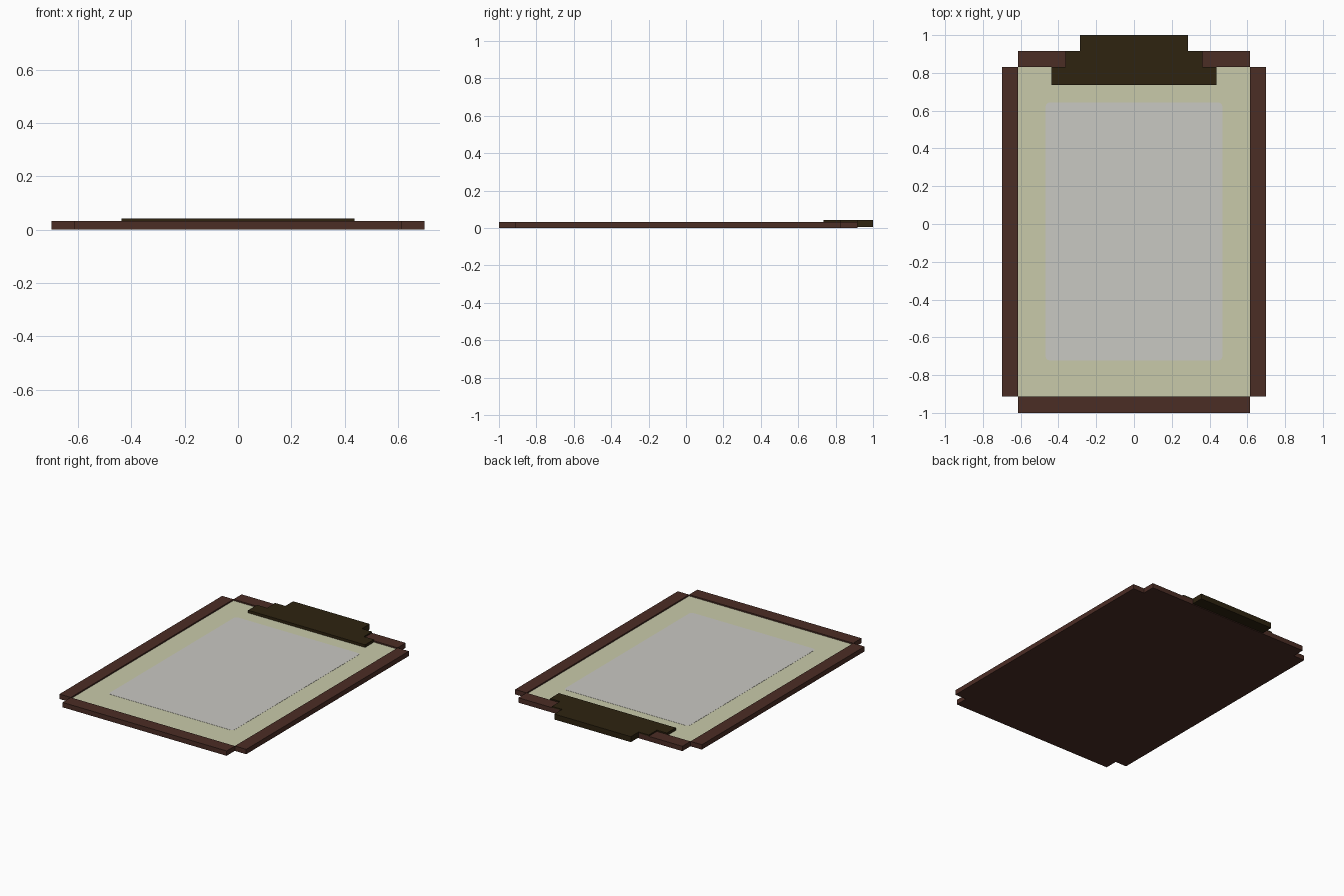
import bpy, bmesh, math

if "Cube" in bpy.data.objects:
    bpy.data.objects.remove(bpy.data.objects["Cube"])


def material(name, rgb):
    """Flat colour given as sRGB 0-255, stored as linear."""
    lin = [((c / 255 + 0.055) / 1.055) ** 2.4 if c > 10 else c / 255 / 12.92 for c in rgb]
    m = bpy.data.materials.new(name)
    m.diffuse_color = (*lin, 1)
    m.use_nodes = True
    m.node_tree.nodes["Principled BSDF"].inputs["Base Color"].default_value = m.diffuse_color
    return m


BROWN = material("dark brown wood", (75, 45, 37))
CLIP = material("dark olive metal", (46, 35, 16))
CREAM = material("cream paper", (201, 202, 170))
GREY = material("pale grey", (201, 200, 194))


def prism(name, outline, z0, z1, mat):
    """Extrude a flat counter-clockwise outline from z0 up to z1."""
    bm = bmesh.new()
    base = bm.faces.new([bm.verts.new((x, y, z0)) for x, y in outline])
    top = bmesh.ops.extrude_face_region(bm, geom=[base])["geom"]
    for v in top:
        if isinstance(v, bmesh.types.BMVert):
            v.co.z = z1
    # keep the bottom cap so the part is closed
    if not base.is_valid:
        bmesh.ops.holes_fill(bm, edges=bm.edges)
    bmesh.ops.recalc_face_normals(bm, faces=bm.faces)
    me = bpy.data.meshes.new(name)
    bm.to_mesh(me)
    bm.free()
    me.materials.append(mat)
    ob = bpy.data.objects.new(name, me)
    bpy.context.collection.objects.link(ob)
    return ob


def box(name, x0, x1, y0, y1, z0, z1, mat):
    return prism(name, [(x0, y0), (x1, y0), (x1, y1), (x0, y1)], z0, z1, mat)


def rounded(x, y0, y1, r, n=4):
    """Rounded rectangle, symmetric in x."""
    pts = []
    corners = [(x - r, y1 - r), (r - x, y1 - r), (r - x, y0 + r), (x - r, y0 + r)]
    for i, (cx, cy) in enumerate(corners):
        for k in range(n + 1):
            a = math.pi / 2 * (i + k / n)
            pts.append((cx + r * math.cos(a), cy + r * math.sin(a)))
    return pts


IN_X, OUT_X = 0.615, 0.70       # inner and outer frame half widths
Y0, Y1 = -0.912, 0.83           # inner frame front and back
FRAME_TOP, PAPER_TOP, CLIP_TOP = 0.033, 0.024, 0.042

# Backing board with the recessed paper sheet
box("backing_board", -IN_X, IN_X, Y0, Y1, 0, PAPER_TOP - 0.004, BROWN)
box("paper_sheet", -IN_X, IN_X, Y0, Y1, PAPER_TOP - 0.004, PAPER_TOP, CREAM)
prism("paper_panel", rounded(0.468, -0.722, 0.643, 0.022), PAPER_TOP, PAPER_TOP + 0.001, GREY)

# Frame rails with open notched corners
box("left_rail", -OUT_X, -IN_X, Y0, Y1, 0, FRAME_TOP, BROWN)
box("right_rail", IN_X, OUT_X, Y0, Y1, 0, FRAME_TOP, BROWN)
box("front_rail", -IN_X, IN_X, -1, Y0, 0, FRAME_TOP, BROWN)
box("back_rail", -IN_X, IN_X, Y1, 0.917, 0, FRAME_TOP, BROWN)

# Stepped clip: top plate, front lip on the paper, back lip behind the rail
half = [(0.438, 0.735), (0.438, Y1), (0.363, Y1), (0.363, 0.917), (0.287, 0.917), (0.287, 1.0)]
prism("clip_plate", half + [(-x, y) for x, y in reversed(half)], FRAME_TOP, CLIP_TOP, CLIP)
box("clip_front_lip", -0.438, 0.438, 0.735, Y1, PAPER_TOP, FRAME_TOP, CLIP)
box("clip_back_lip", -0.287, 0.287, 0.917, 1.0, 0.005, FRAME_TOP, CLIP)
